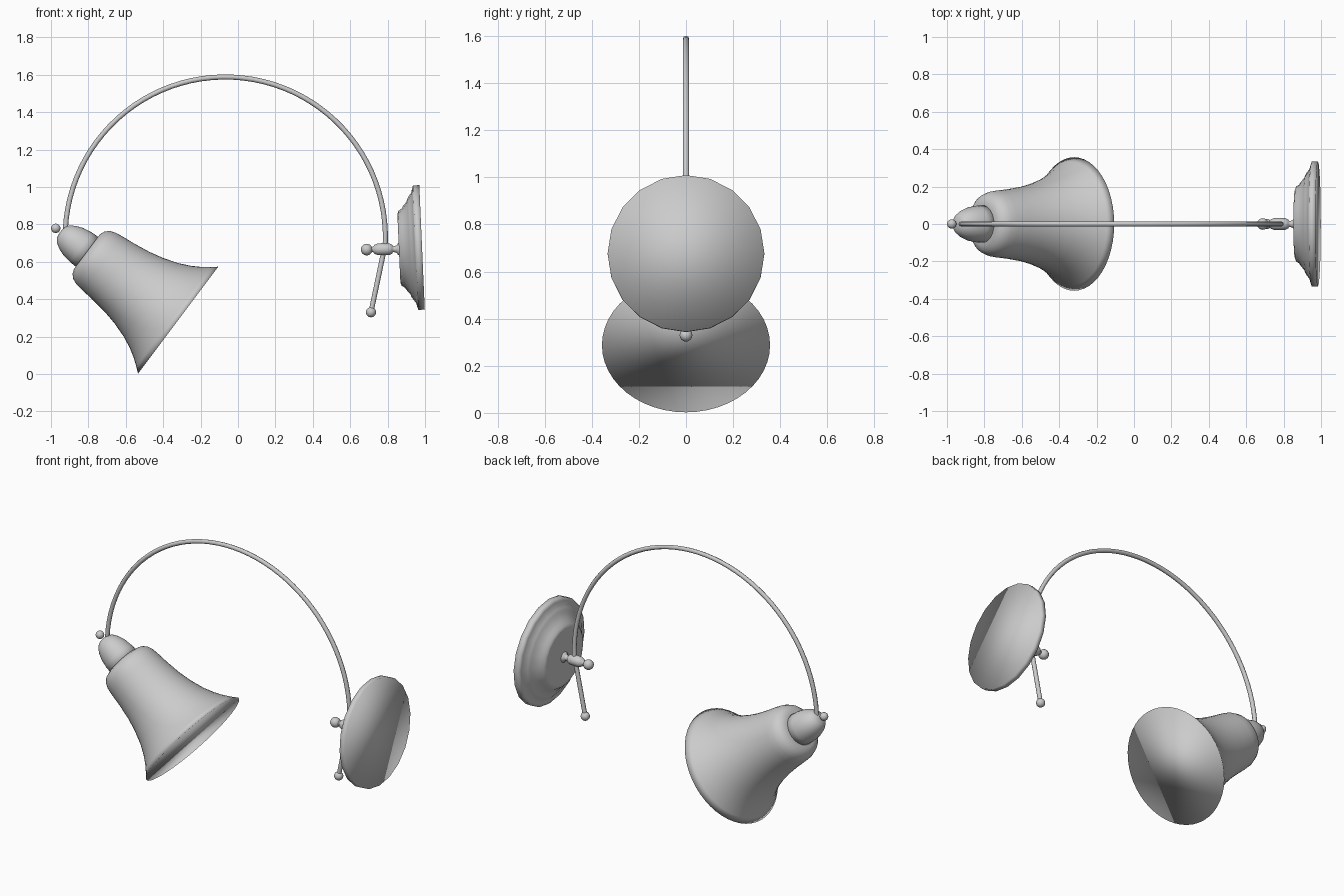
import bpy, bmesh
from math import cos, sin, pi, radians
from mathutils import Vector

cube = bpy.data.objects.get("Cube")
if cube:
    bpy.data.objects.remove(cube)

metal = bpy.data.materials.new("brushed grey")
metal.use_nodes = True
GREY = (0.6, 0.6, 0.6, 1)
metal.diffuse_color = GREY
metal.node_tree.nodes["Principled BSDF"].inputs["Base Color"].default_value = GREY


def add_object(name, data):
    obj = bpy.data.objects.new(name, data)
    data.materials.append(metal)
    bpy.context.collection.objects.link(obj)
    return obj


def lathe(name, profile, origin, axis, sides, flat_end=False):
    """Turn (height, radius) points about an axis and cap both ends."""
    bm = bmesh.new()
    rings = []
    for h, r in profile:
        rings.append([bm.verts.new((r * cos(2 * pi * i / sides),
                                    r * sin(2 * pi * i / sides), h))
                      for i in range(sides)])
    for a, b in zip(rings, rings[1:]):
        for i in range(sides):
            j = (i + 1) % sides
            bm.faces.new((a[i], a[j], b[j], b[i]))
    bm.faces.new(rings[0][::-1])
    end = bm.faces.new(rings[-1])
    for face in bm.faces:
        face.smooth = True
    end.smooth = not flat_end
    mesh = bpy.data.meshes.new(name)
    bm.to_mesh(mesh)
    bm.free()
    obj = add_object(name, mesh)
    obj.location = origin
    obj.rotation_euler = Vector(axis).to_track_quat('Z', 'Y').to_euler()
    return obj


def ball(name, center, radius):
    bm = bmesh.new()
    bmesh.ops.create_uvsphere(bm, u_segments=20, v_segments=12, radius=radius)
    for face in bm.faces:
        face.smooth = True
    mesh = bpy.data.meshes.new(name)
    bm.to_mesh(mesh)
    bm.free()
    add_object(name, mesh).location = center


# Bell shade and its cap share one tilted axis
mouth = Vector((-0.32, 0, 0.288))
shade_axis = Vector((-0.8, 0, 0.6))
lathe("bell_shade",
      [(0, 0.357), (0.03, 0.333), (0.07, 0.303), (0.118, 0.274), (0.18, 0.245),
       (0.262, 0.218), (0.34, 0.2), (0.43, 0.187), (0.51, 0.179), (0.55, 0.173),
       (0.58, 0.161), (0.6, 0.141), (0.61, 0.115), (0.61, 0.08)],
      mouth, shade_axis, 48)
lathe("shade_cap",
      [(0.59, 0.1), (0.65, 0.098), (0.7, 0.09), (0.74, 0.075),
       (0.77, 0.055), (0.783, 0.035), (0.787, 0.012)],
      mouth, shade_axis, 32)
ball("shade_knob", mouth + shade_axis * 0.818, 0.025)

# Arched arm: most of a circle, then a straight tail
points = []
for k in range(49):
    a = radians(177 - k * 179 / 48)
    points.append((-0.068 + 0.856 * cos(a), 0, 0.732 + 0.856 * sin(a)))
points += [(0.784, 0, 0.68), (0.775, 0, 0.635), (0.711, 0, 0.33)]
curve = bpy.data.curves.new("arched_arm", 'CURVE')
curve.dimensions = '3D'
curve.bevel_depth = 0.0135
curve.bevel_resolution = 2
curve.use_fill_caps = True
spline = curve.splines.new('POLY')
spline.points.add(len(points) - 1)
for p, co in zip(spline.points, points):
    p.co = (*co, 1)
add_object("arched_arm", curve)
ball("arm_tail_ball", (0.711, 0, 0.33), 0.027)

# Stepped wall plate, leaning slightly
lathe("wall_plate",
      [(0, 0.333), (0.034, 0.333), (0.04, 0.315), (0.045, 0.295), (0.058, 0.278),
       (0.068, 0.262), (0.074, 0.245), (0.09, 0.228), (0.1, 0.212),
       (0.118, 0.2), (0.124, 0.182)],
      (0.984, 0, 0.677), (-1, 0, -0.044), 20, flat_end=True)

# Clamp stem that holds the arm to the plate
lathe("clamp_stem",
      [(0, 0.034), (0.012, 0.032), (0.02, 0.019), (0.038, 0.015), (0.044, 0.024),
       (0.058, 0.031), (0.09, 0.033), (0.122, 0.031), (0.138, 0.024),
       (0.146, 0.014), (0.175, 0.012)],
      (0.868, 0, 0.668), (-1, 0, -0.01), 20)
ball("clamp_knob", (0.688, 0, 0.665), 0.031)
